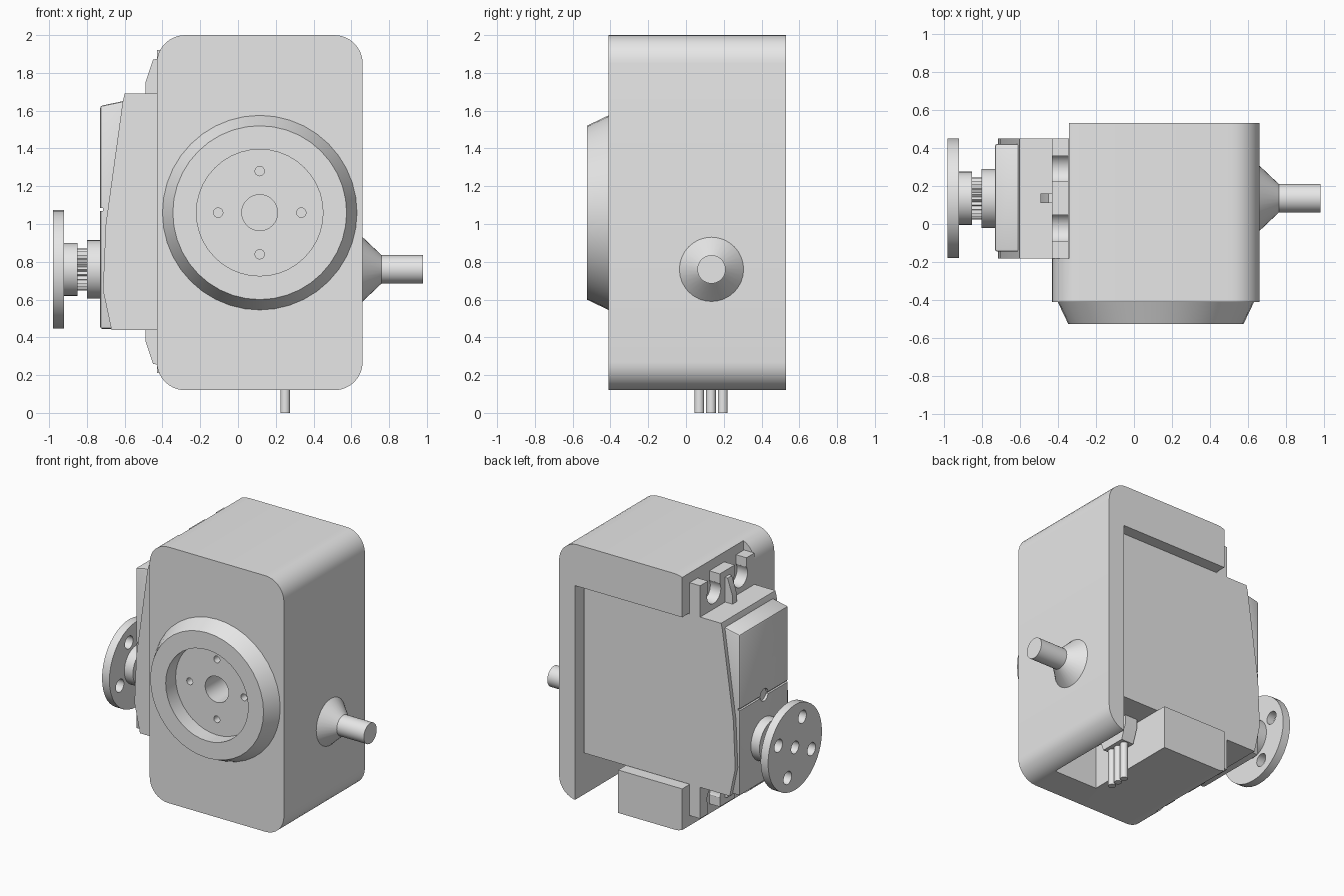
import bpy, bmesh
from math import sin, cos, pi, radians
from mathutils import Vector

old = bpy.data.objects.get("Cube")
if old:
    bpy.data.objects.remove(old)

GREY = (0.8, 0.8, 0.8, 1)
mat = bpy.data.materials.new("light grey")
mat.use_nodes = True
mat.diffuse_color = GREY
mat.node_tree.nodes["Principled BSDF"].inputs["Base Color"].default_value = GREY


def finish(name, bm):
    bmesh.ops.recalc_face_normals(bm, faces=bm.faces)
    me = bpy.data.meshes.new(name)
    bm.to_mesh(me)
    bm.free()
    me.materials.append(mat)
    ob = bpy.data.objects.new(name, me)
    bpy.context.collection.objects.link(ob)
    return ob


def activate(ob):
    bpy.ops.object.select_all(action='DESELECT')
    ob.select_set(True)
    bpy.context.view_layer.objects.active = ob


def prism(name, pts, axis, a, b):
    """Extrude a 2D outline along an axis from a to b."""
    place = {'X': lambda u, v, t: (t, u, v),
             'Y': lambda u, v, t: (u, t, v),
             'Z': lambda u, v, t: (u, v, t)}[axis]
    bm = bmesh.new()
    face = bm.faces.new([bm.verts.new(place(u, v, a)) for u, v in pts])
    ext = bmesh.ops.extrude_face_region(bm, geom=[face])
    verts = [g for g in ext["geom"] if isinstance(g, bmesh.types.BMVert)]
    bmesh.ops.translate(bm, verts=verts, vec=Vector(place(0, 0, b - a)))
    return finish(name, bm)


def box(name, x, y, z):
    return prism(name, [(x[0], z[0]), (x[1], z[0]), (x[1], z[1]), (x[0], z[1])], 'Y', *y)


def circle(cu, cv, r, n=32):
    return [(cu + r * cos(2 * pi * i / n), cv + r * sin(2 * pi * i / n)) for i in range(n)]


def turned(name, axis, c, stations, n=32):
    """Solid of revolution through (position, radius) stations."""
    bm = bmesh.new()
    rings = []
    for t, r in stations:
        pts = circle(c[0], c[1], r, n)
        rings.append([bm.verts.new((t, u, v) if axis == 'X' else (u, t, v)) for u, v in pts])
    for p, q in zip(rings, rings[1:]):
        for i in range(n):
            j = (i + 1) % n
            bm.faces.new((p[i], p[j], q[j], q[i]))
    bm.faces.new(rings[0])
    bm.faces.new(rings[-1])
    return finish(name, bm)


def cut(ob, *cutters):
    for c in cutters:
        mod = ob.modifiers.new("cut", 'BOOLEAN')
        mod.operation = 'DIFFERENCE'
        mod.solver = 'EXACT'
        mod.object = c
        activate(ob)
        bpy.ops.object.modifier_apply(modifier=mod.name)
        bpy.data.objects.remove(c)
    return ob


def bevel(ob, width):
    mod = ob.modifiers.new("bevel", 'BEVEL')
    mod.width = width
    mod.segments = 2
    activate(ob)
    bpy.ops.object.modifier_apply(modifier=mod.name)
    return ob


# Housing: rounded block with pocket, flange recess and cable slot
R = 0.15
outline = []
for k, (cx, cz) in enumerate([(0.51, 1.85), (-0.28, 1.85), (-0.28, 0.27), (0.51, 0.27)]):
    for i in range(9):
        a = pi / 2 * (k + i / 8)
        outline.append((cx + R * cos(a), cz + R * sin(a)))
housing = prism("housing", outline, 'Y', -0.41, 0.53)
cut(housing,
    box("pocket", (-1, 0.53), (-0.18, 1), (0.435, 1.695)),
    box("flange_recess", (-1, -0.34), (-0.18, 1), (-1, 3)),
    box("cable_slot", (0.18, 0.53), (-0.18, 1), (-1, 0.6)))

# Front boss with recessed face and screw holes
BX, BZ = 0.115, 1.06
boss = turned("front_boss", 'Y', (BX, BZ), [(-0.41, 0.515), (-0.525, 0.46)], 40)
cut(boss, prism("recess", circle(BX, BZ, 0.335, 40), 'Y', -0.6, -0.3))
cut(housing, prism("centre_hole", circle(BX, BZ, 0.095), 'Y', -0.6, -0.1))
for i in range(4):
    a = i * pi / 2
    cut(housing, prism("screw_hole", circle(BX + 0.22 * cos(a), BZ + 0.22 * sin(a), 0.025, 16),
                       'Y', -0.6, -0.1))

# Side pivot shaft
AY, AZ = 0.135, 0.76
turned("pivot_shaft", 'X', (AY, AZ), [(0.65, 0.17), (0.66, 0.17), (0.76, 0.075), (0.98, 0.075)])

# Motor body and gear cap
prism("motor_body", [(0.515, 0.44), (-0.67, 0.44), (-0.715, 0.65), (-0.70, 1.0),
                     (-0.61, 1.65), (-0.60, 1.69), (0.515, 1.69)], 'Y', -0.18, 0.45)
cap = bevel(prism("gear_cap", [(-0.50, 0.445), (-0.73, 0.445), (-0.73, 1.625),
                               (-0.61, 1.65), (-0.50, 1.65)], 'Y', -0.145, 0.42), 0.012)
cut(cap, box("groove", (-0.8, -0.715), (-0.3, 0.6), (1.07, 1.085)),
    prism("notch", circle(AY, 1.08, 0.045, 16), 'X', -0.8, -0.712))

# Mounting flanges with open screw slots and ribs, top and bottom
MID = 1.065
for side, s in (("top", 1), ("bottom", -1)):
    def z(v):
        return MID + s * (v - MID)

    def span(a, b):
        return sorted((z(a), z(b)))

    flange = box(side + "_flange", (-0.43, -0.345), (-0.18, 0.45), span(1.65, 1.92))
    for y in (-0.02, 0.29):
        cut(flange, prism("hole", circle(y, z(1.81), 0.08, 24), 'X', -0.6, -0.2),
            box("slot", (-0.6, -0.2), (y - 0.068, y + 0.068), span(1.81, 2.1)))
        cut(housing, prism("pilot_hole", circle(y, z(1.81), 0.03, 16), 'X', -0.5, -0.2))
    prism(side + "_rib", [(x, z(v)) for x, v in [(-0.40, 1.65), (-0.49, 1.65), (-0.49, 1.75),
                                                 (-0.45, 1.87), (-0.40, 1.88)]], 'Y', 0.11, 0.16)

# Output stack: collar, toothed spline, hub
turned("output_collar", 'X', (AY, AZ), [(-0.70, 0.155), (-0.80, 0.155)])
TEETH = 25
teeth = []
for i in range(TEETH * 2):
    r = 0.112 if i % 2 else 0.098
    a = pi * i / TEETH
    teeth.append((AY + r * cos(a), AZ + r * sin(a)))
prism("output_spline", teeth, 'X', -0.86, -0.79)
hub = turned("horn_hub", 'X', (AY, AZ), [(-0.85, 0.14), (-0.92, 0.14)])

# Round horn with holes
horn = prism("horn_disc", circle(AY, AZ, 0.313, 40), 'X', -0.98, -0.92)
cut(horn, prism("hole", circle(AY, AZ, 0.045, 20), 'X', -1.1, -0.8))
for i in range(4):
    a = radians(24) + i * pi / 2
    cut(horn, prism("hole", circle(AY + 0.21 * cos(a), AZ + 0.21 * sin(a), 0.047, 20),
                    'X', -1.1, -0.8))

# Motor case screws at the pocket end
for y in (-0.12, 0.39):
    for zc in (0.52, 1.61):
        turned("case_screw", 'X', (y, zc), [(0.50, 0.035), (0.529, 0.035)], 16)

# Cable relief and wires
prism("cable_relief", [(0.0, 0.45), (0.0, 0.38), (0.04, 0.27), (0.23, 0.27),
                       (0.27, 0.38), (0.27, 0.45)], 'X', 0.20, 0.30)
for i in range(3):
    prism("wire_%d" % (i + 1), circle(0.25, 0.07 + i * 0.0625, 0.026, 16), 'Z', 0, 0.3)

# Smooth curved faces, keep hard edges
for ob in list(bpy.context.scene.objects):
    if ob.type == 'MESH' and ob.data.materials and ob.data.materials[0] == mat:
        activate(ob)
        bpy.ops.object.shade_smooth_by_angle(angle=radians(25))
